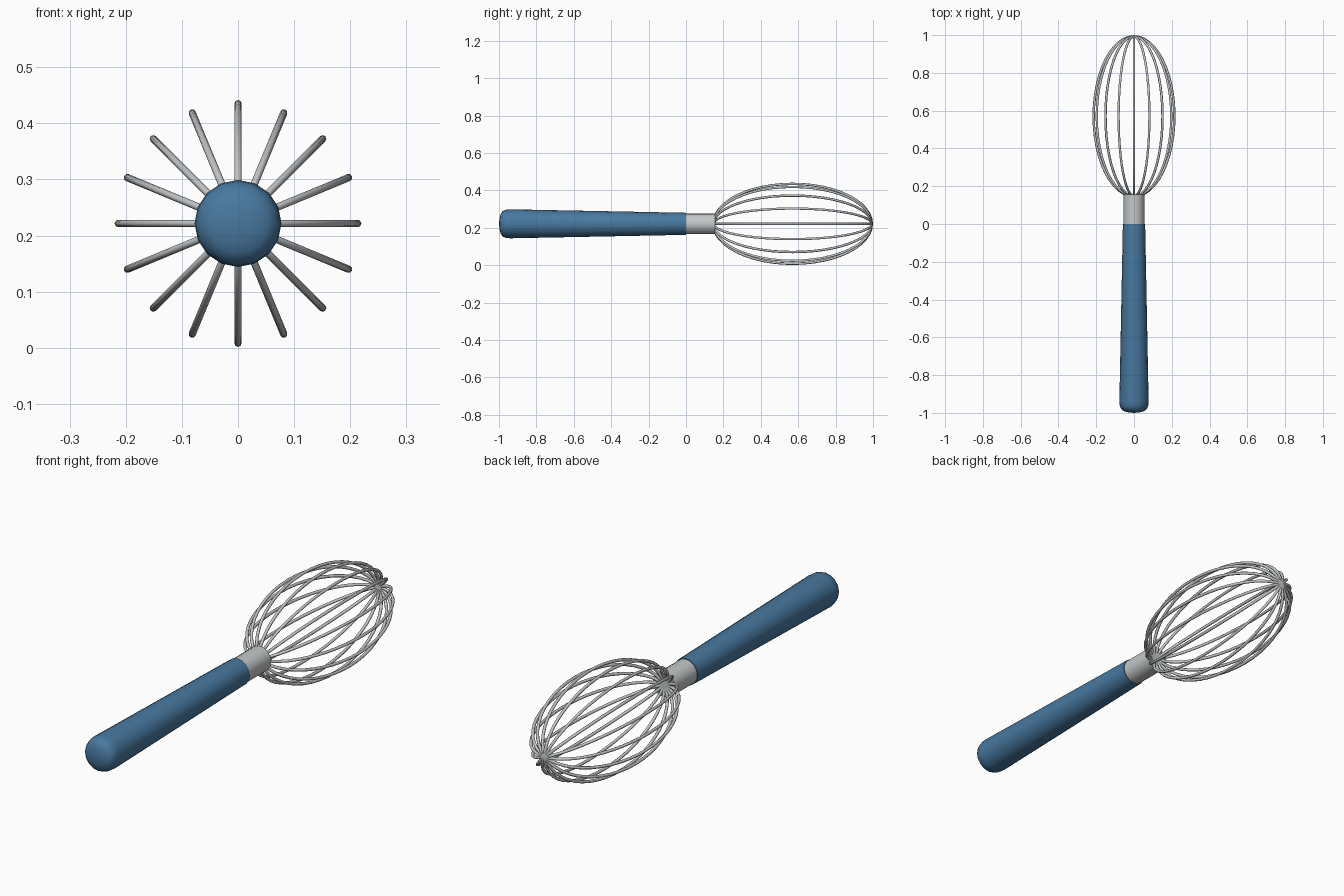
import bpy, bmesh, math
from mathutils import Matrix

CENTRE_Z = 0.2215


def material(name, rgb):
    m = bpy.data.materials.new(name)
    m.use_nodes = True
    m.diffuse_color = (*rgb, 1)
    m.node_tree.nodes["Principled BSDF"].inputs["Base Color"].default_value = (*rgb, 1)
    return m


def finish(name, bm, mat, angle):
    bmesh.ops.recalc_face_normals(bm, faces=bm.faces)
    mesh = bpy.data.meshes.new(name)
    bm.to_mesh(mesh)
    bm.free()
    mesh.materials.append(mat)
    ob = bpy.data.objects.new(name, mesh)
    ob.location.z = CENTRE_Z
    bpy.context.collection.objects.link(ob)
    bpy.ops.object.select_all(action="DESELECT")
    ob.select_set(True)
    bpy.context.view_layer.objects.active = ob
    bpy.ops.object.shade_smooth_by_angle(angle=math.radians(angle))
    return ob


def lathe(name, profile, mat, sides=16):
    """Spin (radius, y) points around the y axis."""
    bm = bmesh.new()
    verts = [bm.verts.new((r, y, 0)) for r, y in profile]
    edges = [bm.edges.new(pair) for pair in zip(verts, verts[1:])]
    bmesh.ops.spin(bm, geom=verts + edges, axis=(0, 1, 0), cent=(0, 0, 0),
                   angle=math.tau, steps=sides, use_duplicate=False)
    bmesh.ops.remove_doubles(bm, verts=bm.verts, dist=1e-5)
    return finish(name, bm, mat, 40)


def wire_loop(name, turn, mat, middle=0.57, length=0.4235, width=0.2135,
              thick=0.0065, steps=48, sides=8):
    """Closed elliptical wire around the long axis, turned about that axis."""
    bm = bmesh.new()
    rings = []
    for i in range(steps):
        a = math.tau * i / steps
        x, y = width * math.cos(a), length * math.sin(a)
        nx, ny = length * math.cos(a), width * math.sin(a)
        size = math.hypot(nx, ny)
        ring = []
        for j in range(sides):
            b = math.tau * j / sides
            out = thick * math.cos(b) / size
            ring.append(bm.verts.new((x + nx * out, middle + y + ny * out,
                                      thick * math.sin(b))))
        rings.append(ring)
    for i in range(steps):
        r, s = rings[i], rings[(i + 1) % steps]
        for j in range(sides):
            k = (j + 1) % sides
            bm.faces.new((r[j], r[k], s[k], s[j]))
    bmesh.ops.rotate(bm, verts=bm.verts, matrix=Matrix.Rotation(turn, 3, "Y"))
    return finish(name, bm, mat, 60)


cube = bpy.data.objects.get("Cube")
if cube:
    bpy.data.objects.remove(cube, do_unlink=True)

blue = material("handle blue", (0.065, 0.19, 0.35))
steel = material("steel grey", (0.55, 0.57, 0.58))

# Tapered handle with a rounded butt
lathe("handle", [(0, 0), (0.059, 0), (0.0775, -0.94), (0.0755, -0.962),
                 (0.068, -0.98), (0.053, -0.991), (0.03, -0.997), (0, -1)], blue)

# Metal collar joining handle and wires
lathe("collar", [(0, -0.01), (0.0555, -0.01), (0.0555, 0.155), (0, 0.155)], steel)

# Eight wire loops crossing at the tip
for n in range(8):
    wire_loop(f"wire_loop_{n + 1}", math.pi * n / 8, steel)
